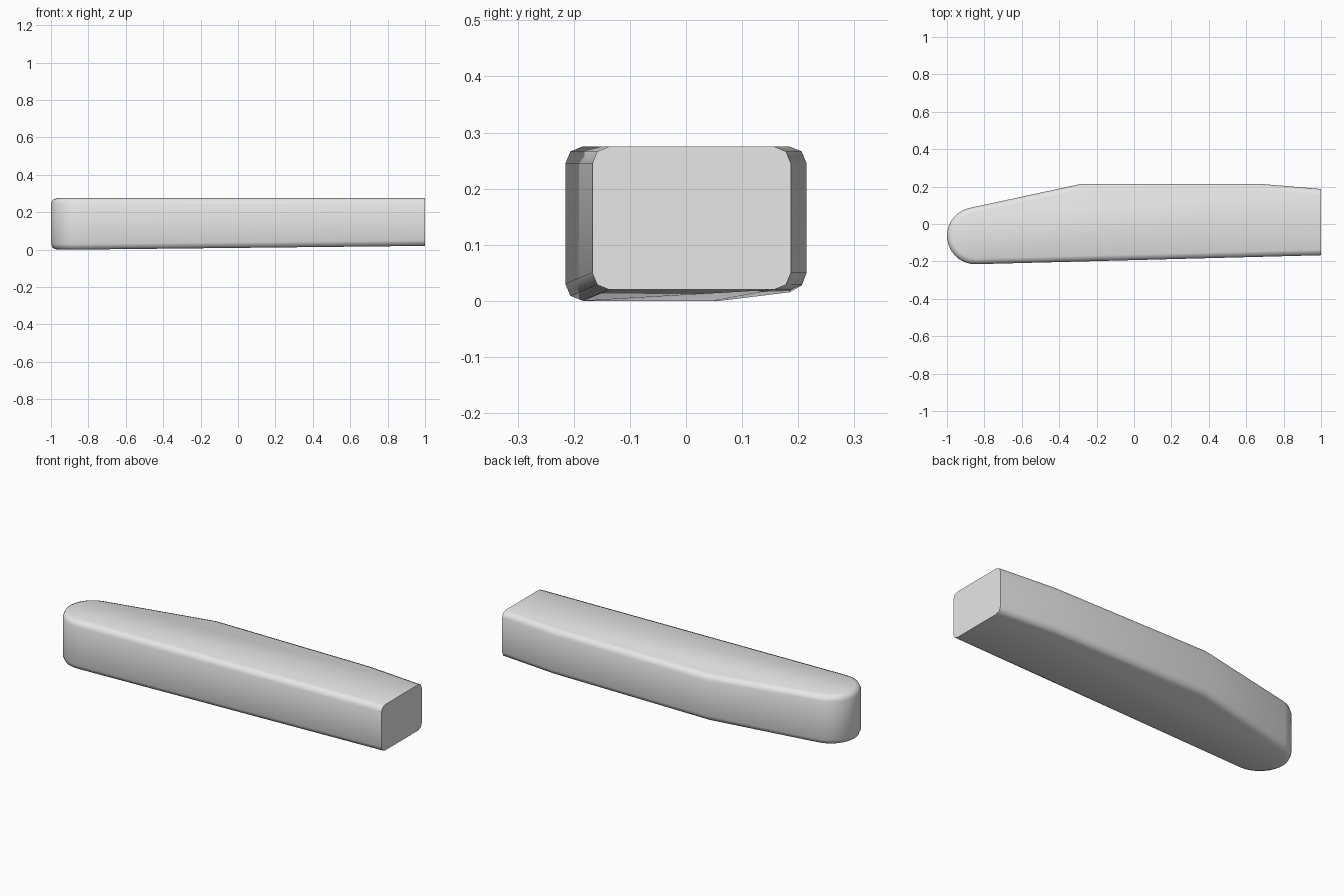
import bpy, bmesh
from math import radians, cos, sin

cube = bpy.data.objects.get("Cube")
if cube:
    bpy.data.objects.remove(cube, do_unlink=True)

TOP = 0.275
LIFT = 0.02
RADIUS = 0.152
STEPS = 14

# Plan outline: straight sides, then a rounded nose
sides = [(1, -0.167), (1, 0.187), (0.67, 0.215), (-0.28, 0.215)]
outline = [(x, y, LIFT) for x, y in sides]
for i in range(STEPS + 1):
    a = radians(102 + (271.4 - 102) * i / STEPS)
    outline.append((-0.848 + RADIUS * cos(a), -0.063 + RADIUS * sin(a), 0))

# Body: walls between the outline's lower and upper rings
bm = bmesh.new()
low = [bm.verts.new(p) for p in outline]
high = [bm.verts.new((x, y, TOP)) for x, y, z in outline]
count = len(outline)
bm.faces.new(high)
bm.faces.new(low[::-1])
for i in range(count):
    j = (i + 1) % count
    bm.faces.new((low[i], low[j], high[j], high[i]))
bmesh.ops.recalc_face_normals(bm, faces=bm.faces[:])

# Rounded rims, leaving the cut end square
rims = [e for e in bm.edges
        if all(v in low for v in e.verts) or all(v in high for v in e.verts)]
rims = [e for e in rims if not all(v.co.x > 0.99 for v in e.verts)]
bmesh.ops.bevel(bm, geom=rims, offset=0.03, offset_type='OFFSET',
                segments=2, profile=0.5, affect='EDGES', clamp_overlap=True)

mesh = bpy.data.meshes.new("body")
bm.to_mesh(mesh)
bm.free()
body = bpy.data.objects.new("body", mesh)
bpy.context.collection.objects.link(body)

# Plain grey
grey = bpy.data.materials.new("light grey")
grey.use_nodes = True
colour = (0.8, 0.8, 0.8, 1)
grey.diffuse_color = colour
grey.node_tree.nodes["Principled BSDF"].inputs["Base Color"].default_value = colour
mesh.materials.append(grey)

bpy.ops.object.select_all(action='DESELECT')
body.select_set(True)
bpy.context.view_layer.objects.active = body
bpy.ops.object.shade_smooth_by_angle(angle=radians(50))
